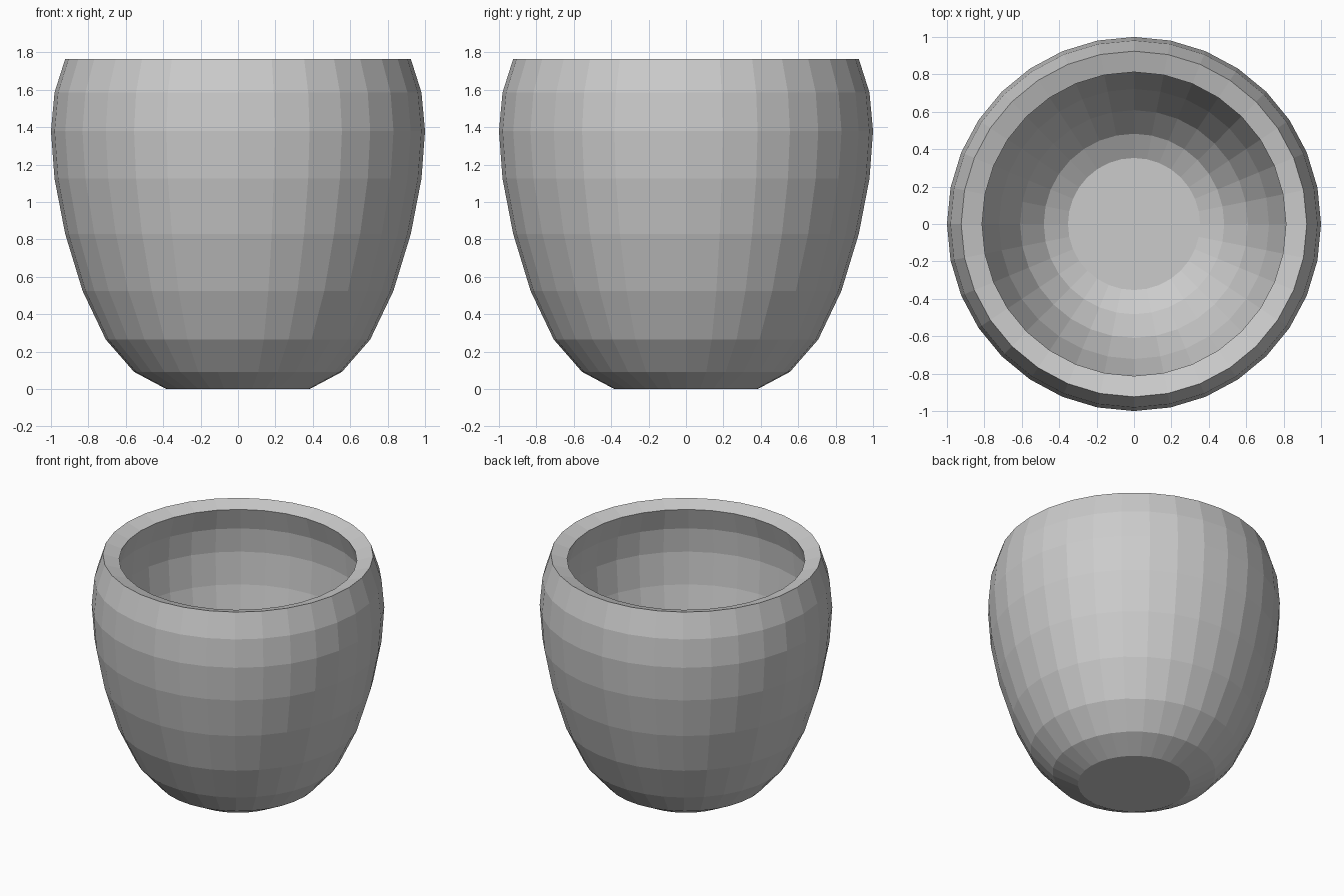
import bpy
import bmesh
from math import cos, sin, pi

if "Cube" in bpy.data.objects:
    bpy.data.objects.remove(bpy.data.objects["Cube"])

SIDES = 32
# outer wall profile: (radius, height)
PROFILE = [(0.383, 0.0), (0.556, 0.092), (0.707, 0.265), (0.831, 0.525),
           (0.924, 0.83), (0.981, 1.125), (1.0, 1.38), (0.981, 1.585),
           (0.924, 1.765)]

bm = bmesh.new()
rings = []
for r, z in PROFILE:
    rings.append([bm.verts.new((r * cos(2 * pi * i / SIDES), r * sin(2 * pi * i / SIDES), z))
                  for i in range(SIDES)])

# faceted outer wall
for low, high in zip(rings, rings[1:]):
    for i in range(SIDES):
        j = (i + 1) % SIDES
        bm.faces.new((low[i], low[j], high[j], high[i]))

# flat base, facing down
bm.faces.new(rings[0][::-1])

mesh = bpy.data.meshes.new("pot")
bm.to_mesh(mesh)
bm.free()
pot = bpy.data.objects.new("pot", mesh)
bpy.context.collection.objects.link(pot)

# inner wall, floor and sloped rim
shell = pot.modifiers.new("wall_thickness", 'SOLIDIFY')
shell.thickness = 0.117
shell.offset = -1
shell.use_even_offset = False
